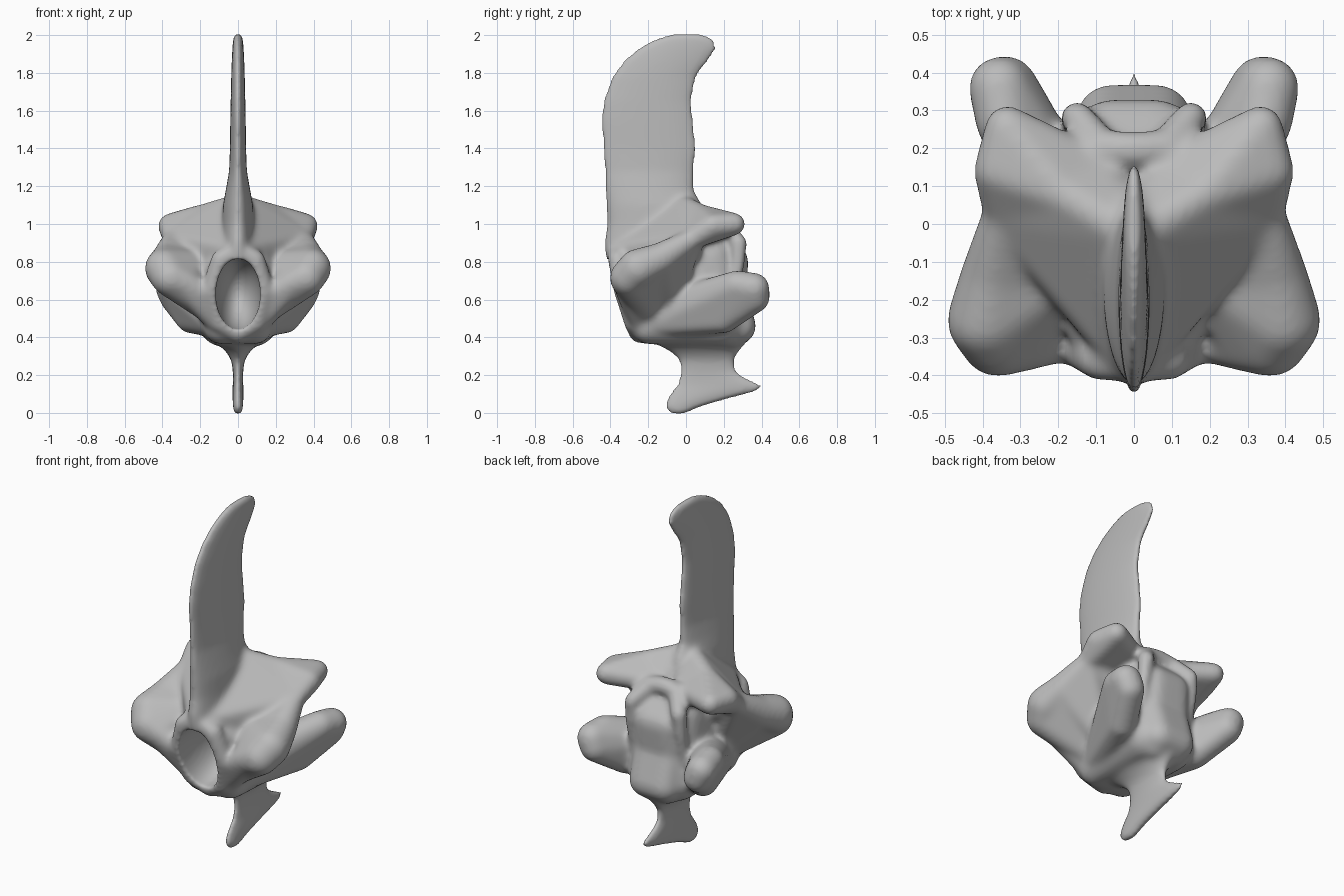
import bpy, bmesh, math
from mathutils import Matrix

if "Cube" in bpy.data.objects:
    bpy.data.objects.remove(bpy.data.objects["Cube"])

bone = bpy.data.materials.new("bone grey")
bone.use_nodes = True
grey = (0.5, 0.5, 0.5, 1)
bone.diffuse_color = grey
bone.node_tree.nodes["Principled BSDF"].inputs["Base Color"].default_value = grey
parts = []


def finish(bm, name):
    mesh = bpy.data.meshes.new(name)
    bmesh.ops.recalc_face_normals(bm, faces=bm.faces)
    bm.to_mesh(mesh)
    bm.free()
    ob = bpy.data.objects.new(name, mesh)
    bpy.context.collection.objects.link(ob)
    return ob


def hull(name, *balls):
    """Convex skin around balls given as (x, y, z, radius)."""
    bm = bmesh.new()
    for x, y, z, r in balls:
        bmesh.ops.create_icosphere(bm, subdivisions=3, radius=r,
                                   matrix=Matrix.Translation((x, y, z)))
    res = bmesh.ops.convex_hull(bm, input=bm.verts)
    junk = {g for g in res["geom_interior"] if isinstance(g, bmesh.types.BMVert)}
    bmesh.ops.delete(bm, geom=list(junk), context="VERTS")
    parts.append(finish(bm, name))


def flip(balls):
    return [(-x, y, z, r) for x, y, z, r in balls]


def mirrored(name, *balls):
    hull("left_" + name, *balls)
    hull("right_" + name, *flip(balls))


def centred(name, *balls):
    hull(name, *balls, *flip(balls))


def chain(name, balls):
    for a, b in zip(balls, balls[1:]):
        mirrored(name, a, b)


def fin(name, levels, sides=24):
    """Loft of flat ovals given as (z, front y, back y, half width)."""
    bm = bmesh.new()
    rings = []
    for z, y0, y1, w in levels:
        angles = [math.tau * i / sides for i in range(sides)]
        rings.append([bm.verts.new((w * math.sin(a), (y0 + y1) / 2 + (y1 - y0) / 2 * math.cos(a), z))
                      for a in angles])
    for a, b in zip(rings, rings[1:]):
        for i in range(sides):
            j = (i + 1) % sides
            bm.faces.new((a[i], a[j], b[j], b[i]))
    bm.faces.new(rings[0])
    bm.faces.new(rings[-1])
    parts.append(finish(bm, name))


# Tall blade on top, with a hooked tip
fin("upper_spine", [
    (0.8, -0.425, 0.10, 0.09), (0.9, -0.435, 0.12, 0.09), (1.0, -0.42, 0.12, 0.085),
    (1.1, -0.425, 0.09, 0.08), (1.18, -0.43, 0.045, 0.065), (1.28, -0.435, 0.045, 0.047),
    (1.4, -0.445, 0.06, 0.043), (1.55, -0.455, 0.045, 0.041), (1.65, -0.445, 0.035, 0.039),
    (1.78, -0.4, 0.06, 0.036), (1.87, -0.335, 0.13, 0.033), (1.93, -0.265, 0.17, 0.03),
    (1.98, -0.175, 0.155, 0.026), (2.01, -0.08, 0.095, 0.018)])

# Thin keel below, with a wide foot
fin("lower_keel", [
    (-0.01, -0.085, -0.01, 0.02), (0.03, -0.12, 0.08, 0.028), (0.07, -0.11, 0.22, 0.03),
    (0.11, -0.09, 0.38, 0.03), (0.145, -0.06, 0.425, 0.028), (0.18, -0.045, 0.34, 0.027),
    (0.22, -0.035, 0.27, 0.027), (0.28, -0.04, 0.26, 0.036), (0.32, -0.08, 0.28, 0.06),
    (0.39, -0.2, 0.33, 0.13)])

# Central mass and the oblong rear joint
centred("body", (0.09, -0.2, 0.455, 0.09), (0.1, -0.25, 0.75, 0.09),
        (0.13, -0.05, 0.55, 0.11), (0.08, 0.19, 0.48, 0.13), (0.08, 0.14, 0.83, 0.12))
middle = (0.065, 0.225, 0.64, 0.09)
centred("upper_joint", (0.06, 0.15, 0.9, 0.08), (0.06, 0.24, 0.8, 0.09), middle)
centred("lower_joint", (0.06, 0.275, 0.46, 0.095), (0.05, 0.24, 0.43, 0.09), middle)
chain("rear_rim", [(0, 0.195, 0.995, 0.05), (0.085, 0.2, 0.98, 0.05), (0.15, 0.28, 0.9, 0.045),
                   (0.16, 0.275, 0.78, 0.035), (0.155, 0.24, 0.62, 0.035)])

# Front rim around the hollow
chain("front_rim", [(0, -0.365, 0.86, 0.055), (0.09, -0.36, 0.81, 0.055),
                    (0.14, -0.33, 0.65, 0.055), (0.1, -0.275, 0.48, 0.055),
                    (0, -0.245, 0.425, 0.058)])

# Sloping roof with front and rear wings
crest_front, crest_back = (0.03, -0.33, 0.86, 0.06), (0.04, -0.01, 1.09, 0.06)
valley = (0.19, -0.15, 0.8, 0.055)
side_edge = (0.345, 0.03, 0.92, 0.055)
wing_side, wing_front = (0.39, -0.255, 0.765, 0.105), (0.36, -0.305, 0.715, 0.1)
wing_inner = (0.29, -0.31, 0.69, 0.08)
wing_back = (0.375, -0.14, 0.815, 0.085)
shoulder = (0.19, 0.08, 1.045, 0.06)
rear_wing, rear_tip = (0.36, 0.14, 0.99, 0.065), (0.335, 0.255, 1.0, 0.06)
mirrored("roof", crest_front, crest_back, valley, side_edge, (0.1, 0.0, 0.8, 0.08))
mirrored("front_wing", wing_side, wing_front, wing_inner, wing_back, valley)
mirrored("wing_edge", wing_back, side_edge, valley, (0.14, -0.1, 0.6, 0.09))
mirrored("wing_root", wing_front, wing_inner, wing_back, (0.14, -0.2, 0.56, 0.09))
mirrored("wing_web", wing_inner, (0.13, -0.29, 0.6, 0.06), (0.1, -0.24, 0.47, 0.06))
mirrored("rear_wing", shoulder, rear_wing, rear_tip, side_edge, (0.08, 0.13, 0.97, 0.06))
mirrored("shoulder", crest_back, shoulder, side_edge, (0.08, 0.13, 0.97, 0.06))

# Low lobes that sweep backward
mirrored("rear_lobe", (0.355, 0.36, 0.66, 0.083), (0.335, 0.365, 0.61, 0.08),
         (0.34, 0.27, 0.675, 0.08), (0.25, 0.2, 0.5, 0.08),
         (0.15, -0.02, 0.56, 0.11), (0.12, -0.15, 0.48, 0.08))

# Fuse the parts
bpy.ops.object.select_all(action="DESELECT")
for ob in parts:
    ob.select_set(True)
vertebra = parts[0]
bpy.context.view_layer.objects.active = vertebra
bpy.ops.object.join()
vertebra.name = "vertebra"

# Oval hollow in the front
bm = bmesh.new()
bmesh.ops.create_uvsphere(bm, u_segments=48, v_segments=24, radius=1,
                          matrix=Matrix.Translation((0, -0.34, 0.63)) @ Matrix.Diagonal((0.118, 0.3, 0.19, 1)))
cutter = finish(bm, "hollow_cutter")
cutter.hide_render = True


def apply(kind, **settings):
    mod = vertebra.modifiers.new(kind.lower(), kind)
    for key, value in settings.items():
        setattr(mod, key, value)
    bpy.ops.object.modifier_apply(modifier=mod.name)


apply("REMESH", mode="VOXEL", voxel_size=0.011)
apply("SMOOTH", factor=0.5, iterations=18)
apply("BOOLEAN", operation="DIFFERENCE", object=cutter, solver="EXACT")
apply("REMESH", mode="VOXEL", voxel_size=0.011)
apply("SMOOTH", factor=0.5, iterations=6)
bpy.data.objects.remove(cutter)

vertebra.data.materials.clear()
vertebra.data.materials.append(bone)
bpy.ops.object.shade_smooth()
